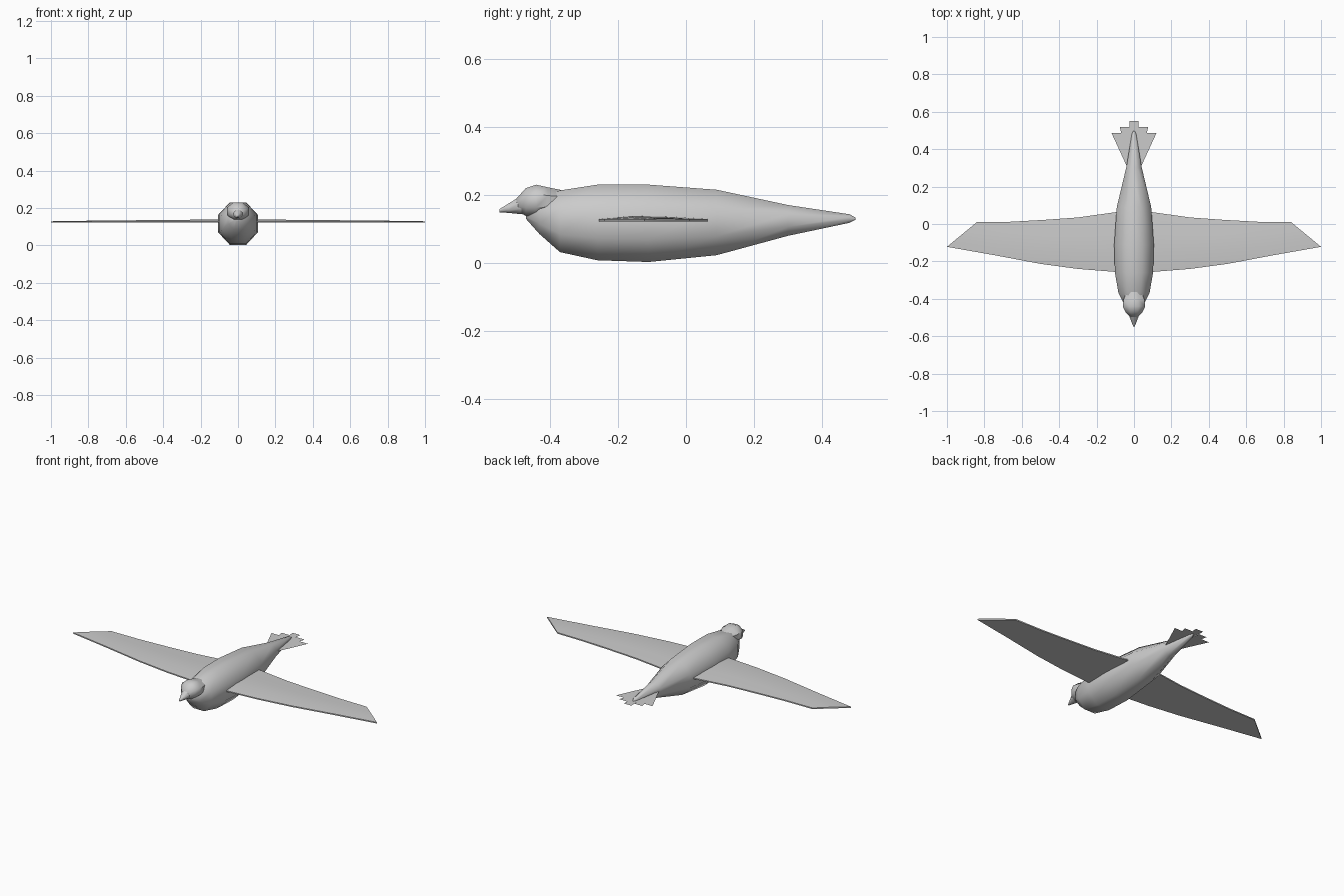
import bpy, math

if "Cube" in bpy.data.objects:
    bpy.data.objects.remove(bpy.data.objects["Cube"])


def make(name, verts, faces, smooth=40):
    mesh = bpy.data.meshes.new(name)
    mesh.from_pydata(verts, [], faces)
    obj = bpy.data.objects.new(name, mesh)
    bpy.context.collection.objects.link(obj)
    bpy.ops.object.select_all(action='DESELECT')
    obj.select_set(True)
    bpy.context.view_layer.objects.active = obj
    bpy.ops.object.mode_set(mode='EDIT')
    bpy.ops.mesh.select_all(action='SELECT')
    bpy.ops.mesh.normals_make_consistent(inside=False)
    bpy.ops.object.mode_set(mode='OBJECT')
    if smooth:
        bpy.ops.object.shade_smooth_by_angle(angle=math.radians(smooth))
    return obj


def skin(rings):
    """Faces joining equal-length closed rings, with end caps."""
    n, verts, faces = len(rings[0]), [p for r in rings for p in r], []
    for i in range(len(rings) - 1):
        for j in range(n):
            k = (j + 1) % n
            faces.append((i * n + j, i * n + k, (i + 1) * n + k, (i + 1) * n + j))
    faces.append(tuple(range(n)))
    faces.append(tuple(range(len(verts) - n, len(verts))))
    return verts, faces


def loft(name, stations, sides=8, smooth=50):
    """Stations are (y, bottom z, top z, half width); rings have flat tops."""
    rings, c = [], math.cos(math.pi / sides)
    for y, zb, zt, hw in stations:
        rings.append([(hw * math.cos(math.tau * (j + .5) / sides) / c, y,
                       (zb + zt) / 2 + (zt - zb) / 2 * math.sin(math.tau * (j + .5) / sides) / c)
                      for j in range(sides)])
    return make(name, *skin(rings), smooth)


# Body tapering to the tail
loft("body", [(-.47, .13, .15, .015), (-.43, .085, .19, .052), (-.37, .032, .213, .083),
              (-.26, .008, .23, .102), (-.11, .003, .23, .106), (.09, .023, .215, .092),
              (.30, .08, .17, .042), (.48, .118, .143, .012), (.498, .127, .133, .003)])

# Head and beak
loft("head", [(-.497, .155, .19, .022), (-.47, .138, .22, .046), (-.44, .136, .23, .06),
              (-.405, .14, .222, .056), (-.36, .15, .213, .04)])
loft("beak", [(-.548, .149, .158, .004), (-.52, .147, .175, .015), (-.48, .143, .2, .03)])

# Wings: (leading x, leading y, trailing x, trailing y, camber)
sections = [(0, -.258, 0, .07, .008), (.1, -.256, .1, .063, .008), (.3, -.24, .3, .035, .007),
            (.5, -.213, .48, .022, .005), (.75, -.166, .66, .012, .003), (1, -.122, .84, .01, 0)]
for side, label in ((1, "left"), (-1, "right")):
    rings = []
    for lx, ly, tx, ty, camber in sections:
        def point(t, z):
            return (side * (lx + (tx - lx) * t), ly + (ty - ly) * t, z)
        rings.append([point(0, .122), point(0, .129), point(.3, .13 + camber),
                      point(.65, .13 + camber * .7), point(1, .129), point(1, .122)])
    make(label + "_wing", *skin(rings))

# Tail feathers: thin fanned blades
feathers = [("centre", 0, .55, .025), ("inner", .05, .518, .026), ("outer", .09, .486, .03)]
for level, (label, x, y, hw) in enumerate(feathers):
    for side in ((1, -1) if x else (1,)):
        z = .131 - level * .001
        quad = [(side * x * .2 - .012, .29, z), (side * x * .2 + .012, .29, z),
                (side * x + hw, y, z), (side * x - hw, y, z)]
        name = label + "_tail_feather" + ("" if not x else "_left" if side > 0 else "_right")
        make(name, quad, [(0, 1, 2, 3)], 0)
